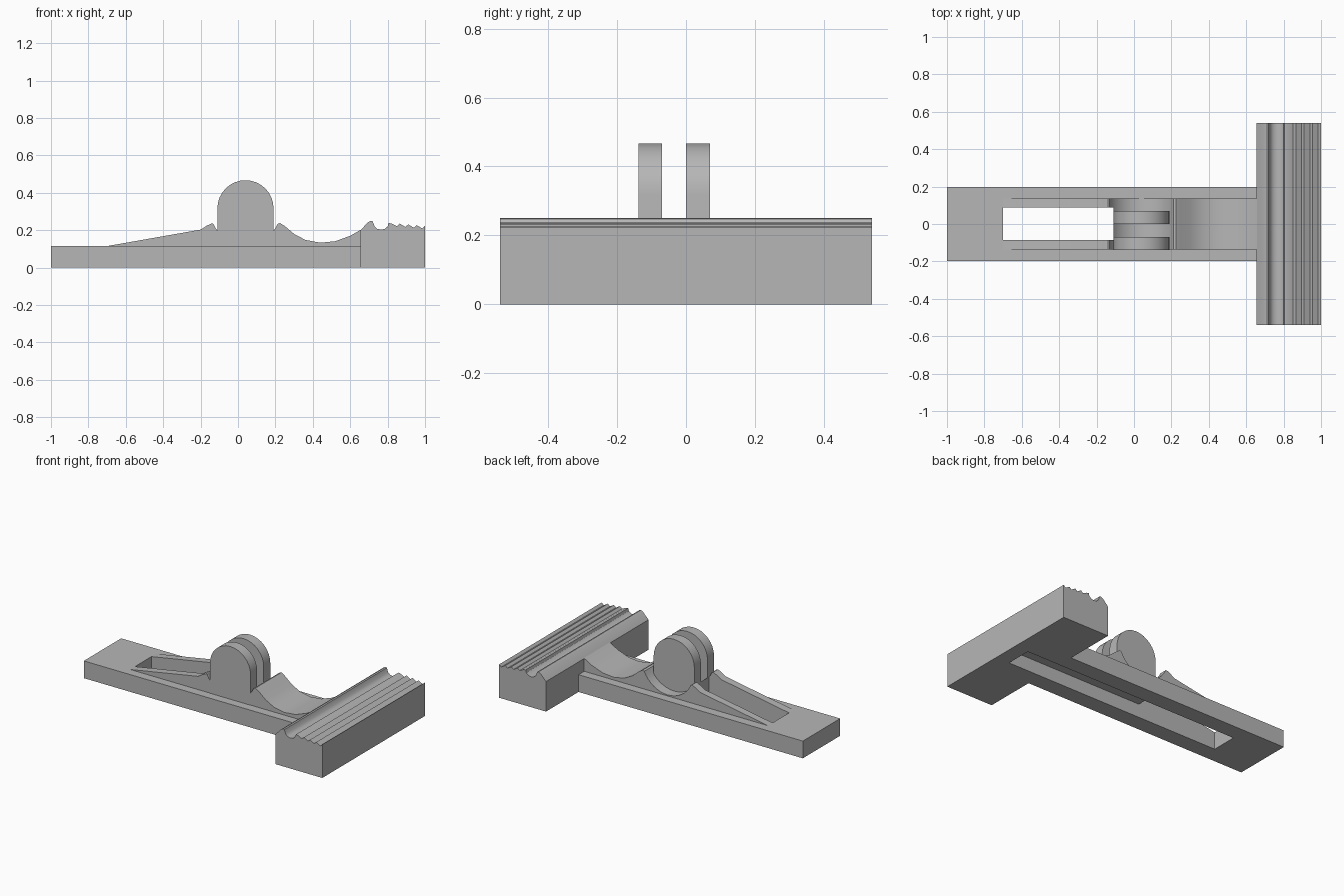
import bpy, bmesh, math

cube = bpy.data.objects.get("Cube")
if cube:
    bpy.data.objects.remove(cube, do_unlink=True)

grey = bpy.data.materials.new("plain_grey")
grey.use_nodes = True
grey.diffuse_color = (0.47, 0.47, 0.47, 1)
grey.node_tree.nodes["Principled BSDF"].inputs["Base Color"].default_value = grey.diffuse_color


def prism(name, profile, y0, y1):
    """Extrude an x-z outline from y0 to y1."""
    bm = bmesh.new()
    face = bm.faces.new([bm.verts.new((x, y0, z)) for x, z in profile])
    side = bmesh.ops.extrude_face_region(bm, geom=[face])["geom"]
    moved = [v for v in side if isinstance(v, bmesh.types.BMVert)]
    bmesh.ops.translate(bm, verts=moved, vec=(0, y1 - y0, 0))
    bmesh.ops.recalc_face_normals(bm, faces=bm.faces)
    mesh = bpy.data.meshes.new(name)
    bm.to_mesh(mesh)
    bm.free()
    mesh.materials.append(grey)
    obj = bpy.data.objects.new(name, mesh)
    bpy.context.collection.objects.link(obj)
    return obj


def arc(cx, cz, r, start, end, steps):
    angles = [math.radians(start + (end - start) * i / steps) for i in range(steps + 1)]
    return [(cx + r * math.cos(a), cz + r * math.sin(a)) for a in angles]


def rect(x0, x1, z0, z1):
    return [(x0, z0), (x1, z0), (x1, z1), (x0, z1)]


# Base plate
base = prism("base_plate", rect(-1, 0.66, 0, 0.115), -0.197, 0.197)

# Raised body: ramp, hump, round clearance, hump, saddle
PIVOT_X = 0.04
ramp = [(-0.7, 0.1), (-0.7, 0.115), (-0.2, 0.203), (-0.165, 0.225), (-0.14, 0.236)]
scoop = arc(PIVOT_X, 0.31, 0.188, 204, 336, 16)
saddle = [(0.225, 0.238), (0.25, 0.222), (0.3, 0.18), (0.36, 0.148), (0.44, 0.133),
          (0.52, 0.141), (0.6, 0.17), (0.67, 0.21), (0.67, 0.1)]
body = prism("raised_body", ramp + scoop + saddle, -0.137, 0.137)

# Cross block with a grooved, toothed top
crest = [(0.655, 0), (0.655, 0.2), (0.695, 0.242), (0.71, 0.25), (0.72, 0.248),
         (0.73, 0.22), (0.745, 0.207), (0.765, 0.203), (0.785, 0.207), (0.8, 0.22),
         (0.805, 0.238), (0.82, 0.236)]
for i in range(4):
    x, z = 0.85 + 0.045 * i, 0.221 - 0.004 * i
    crest += [(x, z), (x + 0.015, z + 0.014)]
crest += [(1, 0)]
block = prism("cross_block", crest, -0.54, 0.54)

# Long slot, open at the ramp and roofed beyond it
slot = prism("slot_cutter", [(-0.7, -0.1), (0.9, -0.1), (0.9, 0.09), (-0.11, 0.09),
                             (-0.11, 0.5), (-0.7, 0.5)], -0.086, 0.088)
for part in (base, body, block):
    cut = part.modifiers.new("slot", "BOOLEAN")
    cut.operation = "DIFFERENCE"
    cut.solver = "EXACT"
    cut.object = slot

depsgraph = bpy.context.evaluated_depsgraph_get()
cut_meshes = [bpy.data.meshes.new_from_object(p.evaluated_get(depsgraph))
              for p in (base, body, block)]
for part, mesh in zip((base, body, block), cut_meshes):
    part.modifiers.clear()
    part.data = mesh
bpy.data.objects.remove(slot, do_unlink=True)

# Pair of rounded hinge lugs
lug_outline = arc(PIVOT_X, 0.317, 0.15, 0, 180, 16) + [(PIVOT_X - 0.15, 0.1), (PIVOT_X + 0.15, 0.1)]
lugs = [prism("hinge_lug_" + side, lug_outline, y, y + 0.069)
        for side, y in (("front", -0.1385), ("back", 0))]

# Smooth the curves, keep the edges sharp
bpy.ops.object.select_all(action="DESELECT")
for part in [base, body, block] + lugs:
    part.select_set(True)
bpy.context.view_layer.objects.active = body
bpy.ops.object.shade_smooth_by_angle(angle=math.radians(30))
